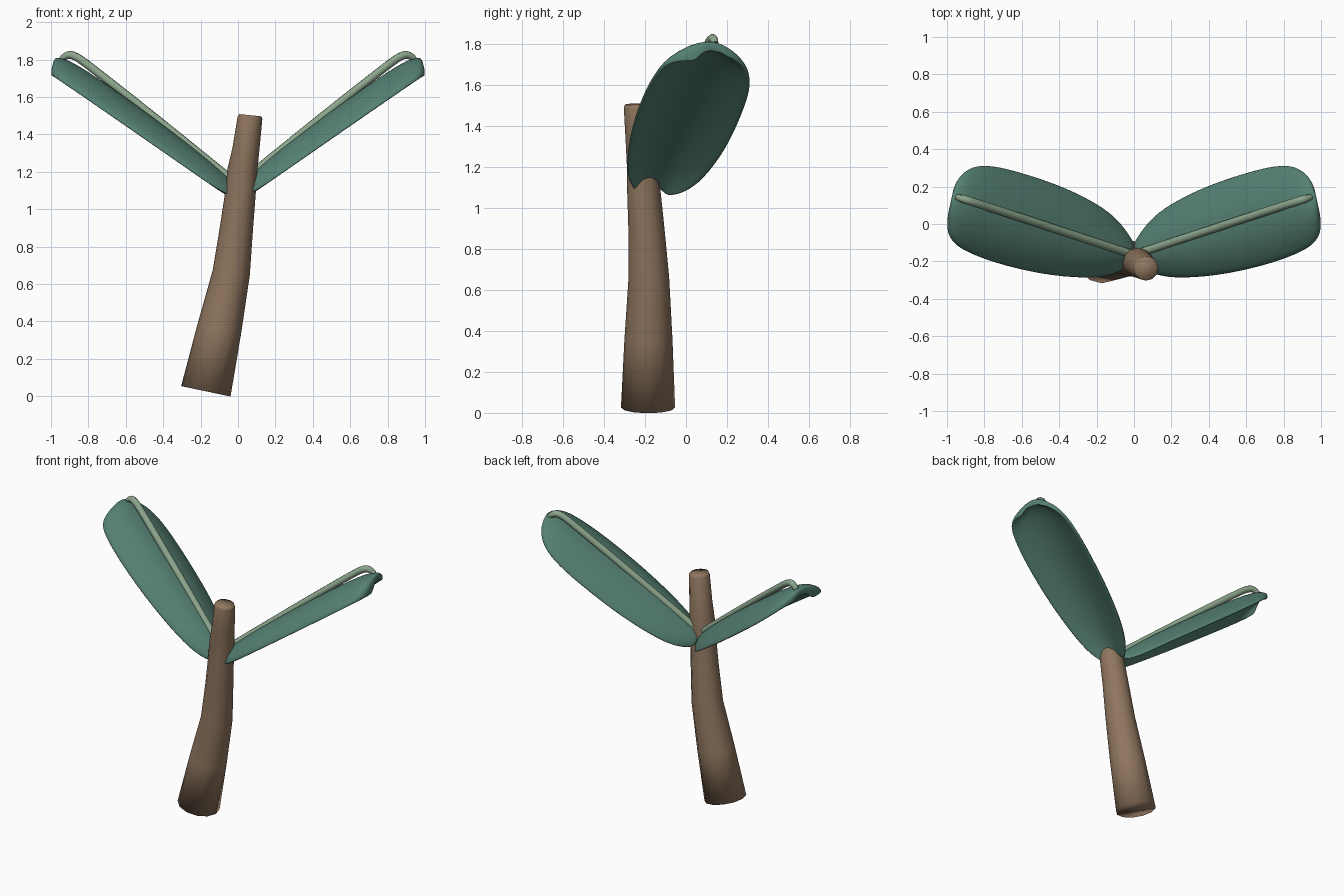
import bpy, bmesh, math

if "Cube" in bpy.data.objects:
    bpy.data.objects.remove(bpy.data.objects["Cube"])


def material(name, rgb):
    m = bpy.data.materials.new(name)
    m.diffuse_color = (*rgb, 1)
    m.use_nodes = True
    m.node_tree.nodes["Principled BSDF"].inputs["Base Color"].default_value = m.diffuse_color
    return m


BARK = material("bark_brown", (0.275, 0.18, 0.113))
LEAF = material("leaf_green", (0.09, 0.215, 0.17))
VEIN = material("pale_vein_green", (0.262, 0.376, 0.262))


def add_mesh(name, bm, mat):
    for f in bm.faces:
        f.smooth = True
    me = bpy.data.meshes.new(name)
    bm.to_mesh(me)
    bm.free()
    me.materials.append(mat)
    ob = bpy.data.objects.new(name, me)
    bpy.context.collection.objects.link(ob)
    return ob


# Bent tapering trunk: centre x, y, z, radius, sideways tilt of each ring
RINGS = [
    (-0.172, -0.185, 0.026, 0.132, 0.21),
    (-0.100, -0.183, 0.36, 0.117, 0.20),
    (-0.036, -0.181, 0.66, 0.099, 0.14),
    (-0.008, -0.193, 0.90, 0.088, 0.12),
    (0.017, -0.208, 1.12, 0.080, 0.12),
    (0.022, -0.208, 1.20, 0.080, 0.10),
    (0.042, -0.222, 1.32, 0.072, 0.10),
    (0.064, -0.237, 1.487, 0.066, 0.10),
    (0.066, -0.238, 1.502, 0.060, 0.10),
]
SIDES = 12
bm = bmesh.new()
loops = []
for cx, cy, cz, r, tilt in RINGS:
    loop = []
    for k in range(SIDES):
        a = math.tau * k / SIDES
        dx, dy = r * math.cos(a), r * math.sin(a)
        loop.append(bm.verts.new((cx + dx, cy + dy, cz - tilt * dx)))
    loops.append(loop)
for lo, hi in zip(loops, loops[1:]):
    for k in range(SIDES):
        n = (k + 1) % SIDES
        bm.faces.new((lo[k], lo[n], hi[n], hi[k]))
bm.faces.new(loops[0][::-1])
bm.faces.new(loops[-1])
add_mesh("trunk", bm, BARK)

# Arched leaf: front edge x, y, back edge x, y, arch height, back edge lift
ROWS = [
    (0.00, -0.205, 0.00, -0.10, 0.04, 0.0),
    (0.10, -0.275, 0.06, -0.005, 0.09, 0.0),
    (0.25, -0.295, 0.15, 0.085, 0.11, 0.0),
    (0.50, -0.272, 0.36, 0.197, 0.128, 0.0),
    (0.75, -0.210, 0.60, 0.277, 0.13, 0.01),
    (0.90, -0.150, 0.76, 0.317, 0.122, 0.02),
    (0.975, -0.10, 0.87, 0.312, 0.10, 0.035),
    (1.003, -0.03, 0.94, 0.25, 0.065, 0.05),
    (0.995, 0.05, 0.965, 0.19, 0.05, 0.05),
]
COLS = 9


def leaf_sheet(bm, arch_scale, lower):
    grid = []
    for i, (fx, fy, bx, by, arch, lift) in enumerate(ROWS):
        row = []
        for j in range(COLS):
            t = j / (COLS - 1)
            v = 2 * t - 1
            x, y = fx + (bx - fx) * t, fy + (by - fy) * t
            z = 1.052 + 0.69 * x + lift * t - lower + arch_scale * arch * (1 - v * v)
            row.append(bm.verts.new((x, y, z + (0.03 if i == 0 else 0))))
        grid.append(row)
    for a, b in zip(grid, grid[1:]):
        for j in range(COLS - 1):
            bm.faces.new((a[j], b[j], b[j + 1], a[j + 1]))
    rim = [r[0] for r in grid] + grid[-1][1:-1]
    rim += [r[-1] for r in grid[::-1]] + grid[0][-2:0:-1]
    return rim


# Domed upper sheet and hollow underside joined by a rim
bm = bmesh.new()
top = leaf_sheet(bm, 1.0, 0.0)
under = leaf_sheet(bm, 0.85, 0.036)
for k in range(len(top)):
    n = (k + 1) % len(top)
    bm.faces.new((top[k], top[n], under[n], under[k]))
bmesh.ops.recalc_face_normals(bm, faces=bm.faces[:])
leaves = add_mesh("leaves", bm, LEAF)
sub = leaves.modifiers.new("rounding", "SUBSURF")
sub.levels = sub.render_levels = 2
mirror = leaves.modifiers.new("pair", "MIRROR")
mirror.use_mirror_merge = False

# Raised midribs curling over at the tips
PATH = [(0.03, -0.155, 1.155), (0.11, -0.13, 1.22), (0.50, 0.0, 1.535),
        (0.80, 0.098, 1.77), (0.87, 0.12, 1.82), (0.915, 0.135, 1.828),
        (0.945, 0.143, 1.80)]
curve = bpy.data.curves.new("midribs", "CURVE")
curve.dimensions = "3D"
curve.bevel_depth = 0.022
curve.bevel_resolution = 3
curve.resolution_u = 6
curve.use_fill_caps = True
for side in (1, -1):
    s = curve.splines.new("NURBS")
    s.points.add(len(PATH) - 1)
    for p, (x, y, z) in zip(s.points, PATH):
        p.co = (side * x, y, z, 1)
    s.points[-1].radius = 0.7
    s.order_u = 3
    s.use_endpoint_u = True
    s.use_smooth = True
curve.materials.append(VEIN)
bpy.context.collection.objects.link(bpy.data.objects.new("midribs", curve))
